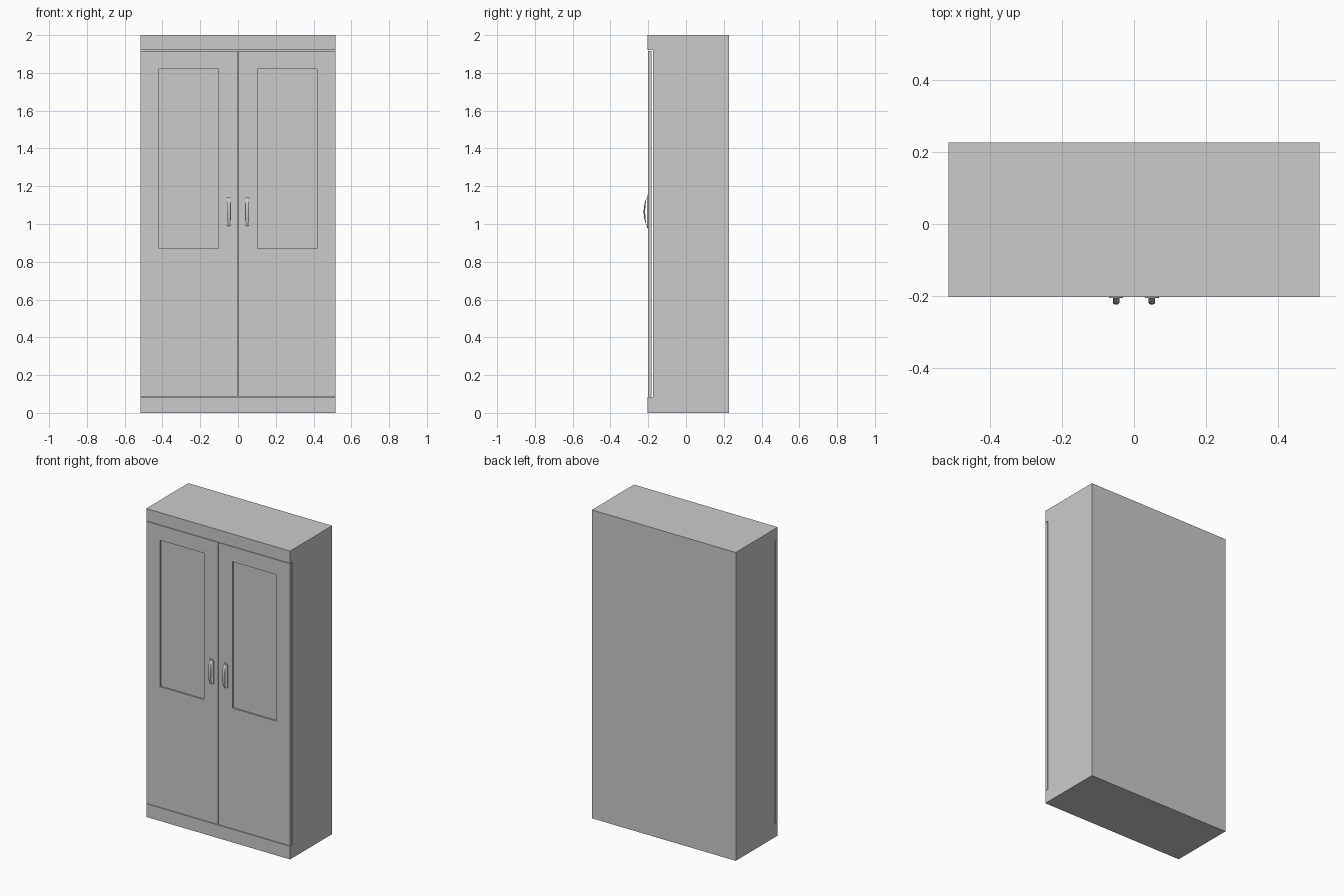
import bpy, bmesh, math
from mathutils import Vector

cube = bpy.data.objects.get("Cube")
if cube:
    bpy.data.objects.remove(cube, do_unlink=True)

grey = bpy.data.materials.new("light_grey")
grey.use_nodes = True
colour = (0.6, 0.6, 0.6, 1)
grey.diffuse_color = colour
grey.node_tree.nodes["Principled BSDF"].inputs["Base Color"].default_value = colour

W, FRONT, BACK, TOP = 0.516, -0.203, 0.227, 2.0
CARCASS = -0.176            # front of the carcass behind the doors
DOOR_Z = (0.085, 1.92)


def finish(name, bm):
    bmesh.ops.recalc_face_normals(bm, faces=bm.faces)
    mesh = bpy.data.meshes.new(name)
    bm.to_mesh(mesh)
    bm.free()
    mesh.materials.append(grey)
    obj = bpy.data.objects.new(name, mesh)
    bpy.context.collection.objects.link(obj)
    return obj


def box(bm, lo, hi):
    lo, hi = Vector(lo), Vector(hi)
    verts = bmesh.ops.create_cube(bm, size=1)["verts"]
    for v in verts:
        v.co = (lo + hi) / 2 + v.co * (hi - lo)


def smooth(obj):
    bpy.ops.object.select_all(action='DESELECT')
    obj.select_set(True)
    bpy.context.view_layer.objects.active = obj
    bpy.ops.object.shade_smooth_by_angle(angle=math.radians(40))


# Carcass: side profile with plinth and cornice reaching forward, in one piece
profile = [(FRONT, 0), (BACK, 0), (BACK, TOP), (FRONT, TOP), (FRONT, DOOR_Z[1]),
           (CARCASS, DOOR_Z[1]), (CARCASS, DOOR_Z[0]), (FRONT, DOOR_Z[0])]
bm = bmesh.new()
side = bm.faces.new([bm.verts.new((-W, y, z)) for y, z in profile])
ext = bmesh.ops.extrude_face_region(bm, geom=[side], use_keep_orig=True)
for v in ext["geom"]:
    if isinstance(v, bmesh.types.BMVert):
        v.co.x = W
finish("cabinet_body", bm)


# Door with a recessed window panel
def door(name, sign):
    bm = bmesh.new()
    box(bm, (0.002, FRONT + 0.001, DOOR_Z[0] + 0.003),
        (W - 0.001, CARCASS - 0.006, DOOR_Z[1] - 0.003))
    bm.normal_update()
    face = min(bm.faces, key=lambda f: f.calc_center_median().y)
    bmesh.ops.inset_individual(bm, faces=[face], thickness=0.05)
    for v in face.verts:
        v.co.x = 0.103 if v.co.x < W / 2 else 0.417
        v.co.z = 0.87 if v.co.z < 1 else 1.82
    panel = bmesh.ops.extrude_discrete_faces(bm, faces=[face])["faces"][0]
    rim = list(panel.verts)
    # Sink the panel and close the reveal around it
    old = [e for e in bm.edges if e.is_boundary and not any(v in rim for v in e.verts)]
    new = list(panel.edges)
    for v in rim:
        v.co.y += 0.01
    bmesh.ops.bridge_loops(bm, edges=old + new)
    for v in bm.verts:
        v.co.x *= sign
    finish(name, bm)


# Handle: rounded backplate and a bowed grip
def handle(name, sign):
    x, z, half, r = sign * 0.05, 1.065, 0.086, 0.019
    bm = bmesh.new()
    outline = []
    for end in (1, -1):
        for i in range(9):
            a = math.pi * i / 8
            outline.append((x + end * r * math.cos(a), z + end * (half - r + r * math.sin(a))))
    plate = bm.faces.new([bm.verts.new((px, FRONT + 0.001, pz)) for px, pz in outline])
    ext = bmesh.ops.extrude_face_region(bm, geom=[plate], use_keep_orig=True)
    for v in ext["geom"]:
        if isinstance(v, bmesh.types.BMVert):
            v.co.y -= 0.004
    smooth(finish(name + "_plate", bm))

    bm = bmesh.new()
    rings, steps, sides = [], 16, 8
    for i in range(steps + 1):
        t = i / steps
        cy = FRONT - 0.001 - 0.016 * math.sin(math.pi * t)
        cz = z + 0.073 * math.cos(math.pi * t)
        rings.append([bm.verts.new((x + 0.009 * math.cos(a),
                                    cy + 0.004 * math.sin(a) * math.sin(math.pi * t),
                                    cz + 0.004 * math.sin(a) * math.cos(math.pi * t)))
                      for a in (math.tau * k / sides for k in range(sides))])
    for a, b in zip(rings, rings[1:]):
        for k in range(sides):
            n = (k + 1) % sides
            bm.faces.new((a[k], a[n], b[n], b[k]))
    bm.faces.new(rings[0])
    bm.faces.new(rings[-1])
    smooth(finish(name + "_grip", bm))


for label, sign in (("left", 1), ("right", -1)):
    door(label + "_door", sign)
    handle(label + "_handle", sign)
